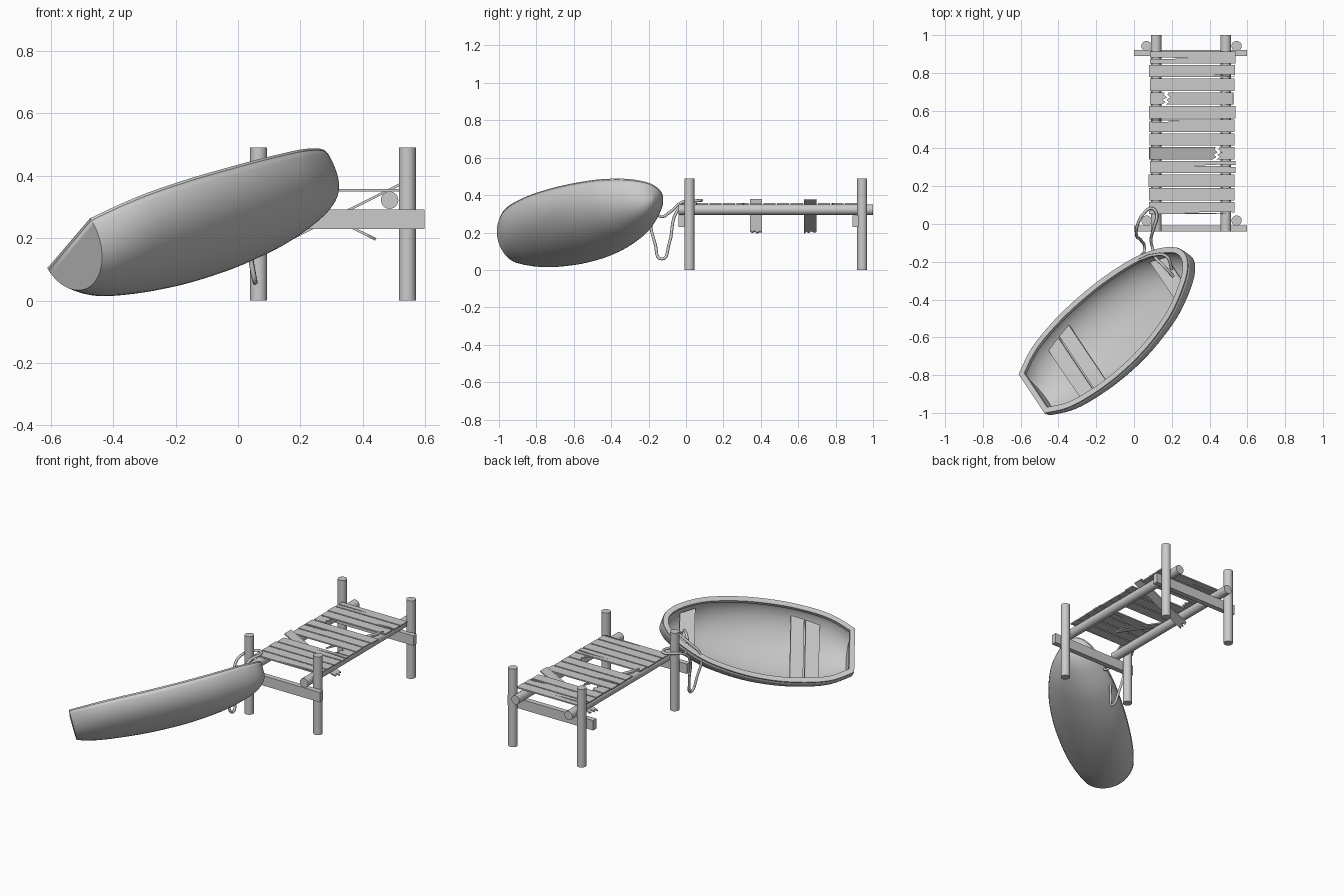
import bpy, bmesh, math, random
from mathutils import Matrix, Vector

if "Cube" in bpy.data.objects:
    bpy.data.objects.remove(bpy.data.objects["Cube"])

random.seed(4)


def add(name, bm, smooth=True):
    bmesh.ops.remove_doubles(bm, verts=bm.verts, dist=1e-5)
    bmesh.ops.recalc_face_normals(bm, faces=bm.faces)
    me = bpy.data.meshes.new(name)
    bm.to_mesh(me)
    bm.free()
    ob = bpy.data.objects.new(name, me)
    bpy.context.collection.objects.link(ob)
    if smooth:
        bpy.ops.object.select_all(action='DESELECT')
        ob.select_set(True)
        bpy.context.view_layer.objects.active = ob
        bpy.ops.object.shade_smooth_by_angle(angle=math.radians(40))
    return ob


def log(name, p, q, r):
    p, q = Vector(p), Vector(q)
    bm = bmesh.new()
    rot = (q - p).to_track_quat('Z', 'Y').to_matrix().to_4x4()
    bmesh.ops.create_cone(bm, cap_ends=True, segments=24, radius1=r, radius2=r,
                          depth=(q - p).length, matrix=Matrix.Translation((p + q) / 2) @ rot)
    return add(name, bm)


def slab(name, pts, z, thick, mat=Matrix()):
    """Extrude a flat outline upward."""
    bm = bmesh.new()
    f = bm.faces.new([bm.verts.new((x, y, z)) for x, y in pts])
    new = bmesh.ops.extrude_face_region(bm, geom=[f])['geom']
    bmesh.ops.translate(bm, vec=(0, 0, thick), verts=[v for v in new if isinstance(v, bmesh.types.BMVert)])
    ob = add(name, bm, False)
    ob.data.transform(mat)
    return ob


# Dock frame: posts, cross beams, round stringers
for y, by, end in ((0.018, -0.024, "front"), (0.942, 0.905, "back")):
    for x, side in ((0.066, "left"), (0.543, "right")):
        log(f"{end}_{side}_post", (x, y, 0), (x, y, 0.49), 0.027)
    slab(f"{end}_cross_beam", [(0, by - .016), (.597, by - .016), (.597, by + .016), (0, by + .016)], 0.23, 0.062)
for x, side in ((0.117, "left"), (0.486, "right")):
    log(f"{side}_stringer", (x, -0.04, 0.322), (x, 1.0, 0.322), 0.028)

# Deck planks with splits; slits are (end, length, position across plank)
W, PITCH, TH = 0.065, 0.0725, 0.008
slits = {0: ('R', .28, .06), 3: ('R', .22, .55), 6: ('L', .17, .9), 10: ('R', .12, .1), 11: ('L', .21, .45)}
jag = [(0.0, 0), (.022, .012), (.006, .026), (.03, .038), (.012, .052), (.018, W)]
for i in range(12):
    y = 0.052 + i * PITCH
    x0, x1 = 0.082 + random.uniform(-.005, .004), 0.534 + random.uniform(-.004, .004)
    if i == 4:      # long left half fallen in, stub left on the right
        slab("plank_stub_right", [(.435 + a, y + b) for a, b in jag] + [(x1, y + W), (x1, y)], .35, TH)
        m = Matrix.Translation((.08, y, .372)) @ Matrix.Rotation(math.radians(26.5), 4, 'Y')
        slab("fallen_plank_left", [(.372 + a, b) for a, b in jag] + [(0, W), (0, 0)], 0, TH, m)
    elif i == 8:    # long right half fallen in, stub left on the left
        slab("plank_stub_left", [(.145 + a, y + b) for a, b in jag] + [(x0, y + W), (x0, y)], .35, TH)
        m = Matrix.Translation((.528, y, .372)) @ Matrix.Rotation(math.radians(-26.5), 4, 'Y')
        slab("fallen_plank_right", [(-.40 + a, b) for a, b in jag] + [(0, W), (0, 0)], 0, TH, m)
    else:
        left, right = [(x0, y + W), (x0, y)], [(x1, y), (x1, y + W)]
        if i in slits:
            end, ln, t = slits[i]
            c = y + t * W
            if end == 'R':
                right = [(x1, y), (x1, c - .004), (x1 - ln * .4, c + .002), (x1 - ln, c + .003),
                         (x1 - ln * .4, c + .009), (x1, c + .006), (x1, y + W)]
            else:
                left = [(x0, y + W), (x0, c + .004), (x0 + ln * .5, c + .002), (x0 + ln, c - .001),
                        (x0 + ln * .5, c - .005), (x0, c - .004), (x0, y)]
        slab(f"plank_{i}", left + right, .35, TH)

# Boat frame: local (forward, port, up) tilted into the world
f = Vector((.72, .657, .225)).normalized()
s = Vector((.466, -.697, .544))
s = (s - f * s.dot(f)).normalized()
u = s.cross(f)
BOAT = Matrix.Translation((-.53, -.893, .18)) @ Matrix((f, -s, u)).transposed().to_4x4()

# Stations: forward, half width, keel height, sheer height
rows = [(0, .14, -.14, 0), (.1, .198, -.165, -.008), (.2, .23, -.18, -.013), (.35, .253, -.196, -.02),
        (.5, .258, -.204, -.025), (.65, .247, -.204, -.025), (.8, .218, -.193, -.02), (.9, .185, -.177, -.013),
        (1.0, .133, -.15, -.004), (1.06, .088, -.122, 0), (1.094, .045, -.09, .004), (1.105, 0, -.06, .005)]
rows = [Vector(r) for r in rows]
pad = [rows[0] * 2 - rows[1]] + rows + [Vector((1.094, -.045, -.09, .004))]
st = []
for i in range(1, len(pad) - 2):
    a, b, c, d = pad[i - 1:i + 3]
    for k in range(4):
        t = k / 4
        st.append(.5 * (2 * b + (c - a) * t + (2 * a - 5 * b + 4 * c - d) * t * t + (3 * b - a - 3 * c + d) * t ** 3))
st.append(rows[-1])


def half_width(a, z):
    """Inside half width of the hull at a forward position and height."""
    for p, q in zip(st, st[1:]):
        if p[0] <= a <= q[0]:
            r = p.lerp(q, (a - p[0]) / (q[0] - p[0]))
            return r[1] * math.sqrt(max(0, 1 - ((z - r[3]) / (r[2] - r[3])) ** 2)) - .008


# Hull shell with transom
bm = bmesh.new()
N = 28
grid = []
for a, w, k, h in st:
    ring = []
    for j in range(N + 1):
        g = math.pi * j / N
        ring.append(bm.verts.new((a, w * math.cos(g), h + (k - h) * math.sin(g))))
    grid.append(ring)
for r0, r1 in zip(grid, grid[1:]):
    for j in range(N):
        bm.faces.new((r0[j], r0[j + 1], r1[j + 1], r1[j]))
bm.faces.new(grid[0])
hull = add("boat_hull", bm)
hull.data.transform(BOAT)
sol = hull.modifiers.new("thickness", 'SOLIDIFY')
sol.thickness = .014
sol.offset = -1

# Gunwale rim swept around the sheer line and across the stern
loop = [Vector((r[0], -r[1], r[3])) for r in st] + [Vector((r[0], r[1], r[3])) for r in reversed(st[:-1])]
bm = bmesh.new()
rim = []
for i, p in enumerate(loop):
    d0 = (p - loop[i - 1]).xy.normalized()
    d1 = (loop[(i + 1) % len(loop)] - p).xy.normalized()
    n = Vector((d0.y + d1.y, -d0.x - d1.x)).normalized()
    n /= max(.5, n.dot(Vector((d1.y, -d1.x))))
    rim.append([bm.verts.new((p.x + n.x * o, p.y + n.y * o, p.z + z))
                for o, z in ((.012, -.014), (.012, .008), (-.018, .008), (-.018, -.014))])
for r0, r1 in zip(rim, rim[1:] + rim[:1]):
    for j in range(4):
        bm.faces.new((r0[j], r0[(j + 1) % 4], r1[(j + 1) % 4], r1[j]))
add("boat_rim", bm).data.transform(BOAT)

# Seats trimmed to the hull sides
for name, a0, a1, z in (("stern_seat_rear", .172, .255, -.085), ("stern_seat_front", .264, .342, -.085),
                        ("bow_seat", .91, 1.0, -.065)):
    w0, w1 = half_width(a0, z), half_width(a1, z)
    slab(name, [(a0, -w0), (a1, -w1), (a1, w1), (a0, w0)], z - .012, .012, BOAT)

# Mooring rope looped around the front left post
path = [(.20, -.24, .345), (.17, -.17, .375), (.10, -.165, .345), (.03, -.19, .27), (.04, -.165, .14),
        (.055, -.13, .058), (.04, -.09, .14), (.012, -.05, .31), (.02, .0, .355), (.055, .06, .37),
        (.09, .083, .372), (.118, .06, .37), (.105, -.02, .362), (.09, -.085, .31), (.10, -.135, .285),
        (.115, -.18, .335), (.15, -.215, .365), (.21, -.28, .345)]
cu = bpy.data.curves.new("mooring_rope", 'CURVE')
cu.dimensions = '3D'
cu.bevel_depth = .008
cu.bevel_resolution = 2
cu.use_fill_caps = True
cu.resolution_u = 6
sp = cu.splines.new('BEZIER')
sp.bezier_points.add(len(path) - 1)
for bp, co in zip(sp.bezier_points, path):
    bp.co = co
    bp.handle_left_type = bp.handle_right_type = 'AUTO'
bpy.context.collection.objects.link(bpy.data.objects.new("mooring_rope", cu))
